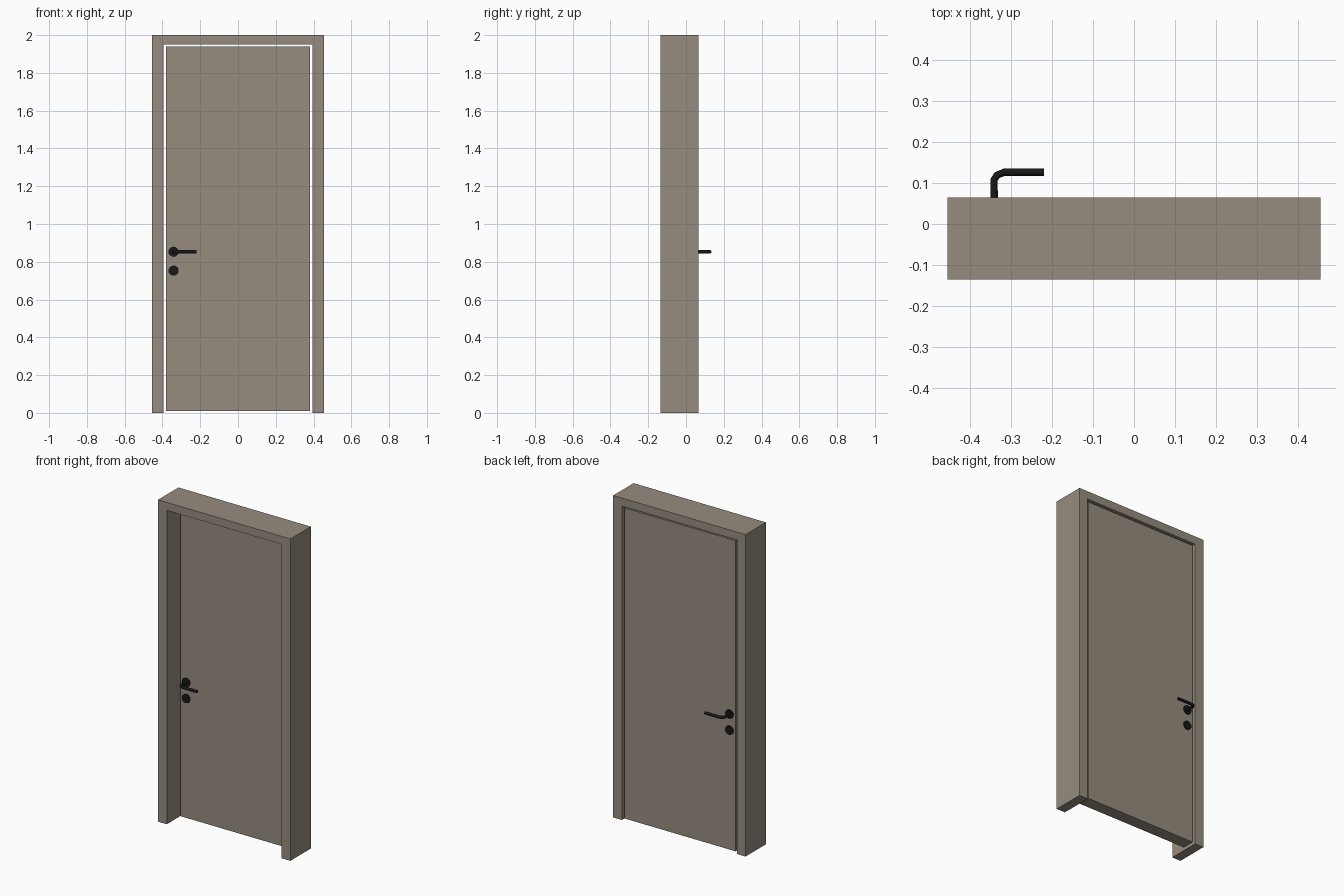
import bpy
import bmesh
from math import pi, radians
from mathutils import Matrix, Vector

default = bpy.data.objects.get("Cube")
if default:
    bpy.data.objects.remove(default, do_unlink=True)


def make_material(name, colour):
    mat = bpy.data.materials.new(name)
    mat.use_nodes = True
    mat.diffuse_color = colour
    mat.node_tree.nodes["Principled BSDF"].inputs["Base Color"].default_value = colour
    return mat


TAUPE = make_material("taupe paint", (0.305, 0.262, 0.212, 1))
BLACK = make_material("black metal", (0.009, 0.009, 0.009, 1))

# Main dimensions
FRAME_FRONT, FRAME_BACK = -0.135, 0.065
DOOR_FRONT, DOOR_BACK = -0.02, 0.058
HANDLE_X, HANDLE_Z, LOCK_Z = -0.341, 0.853, 0.753


def add_object(name, bm, mat, smooth=False):
    bmesh.ops.recalc_face_normals(bm, faces=bm.faces)
    mesh = bpy.data.meshes.new(name)
    bm.to_mesh(mesh)
    bm.free()
    mesh.materials.append(mat)
    obj = bpy.data.objects.new(name, mesh)
    bpy.context.collection.objects.link(obj)
    if smooth:
        bpy.ops.object.select_all(action="DESELECT")
        obj.select_set(True)
        bpy.context.view_layer.objects.active = obj
        bpy.ops.object.shade_smooth_by_angle(angle=radians(40))
    return obj


def extruded_outline(name, outline, front, back, mat):
    """Extrude an (x, z) outline from front to back."""
    bm = bmesh.new()
    face = bm.faces.new([bm.verts.new((x, front, z)) for x, z in outline])
    result = bmesh.ops.extrude_face_region(bm, geom=[face], use_keep_orig=True)
    verts = [g for g in result["geom"] if isinstance(g, bmesh.types.BMVert)]
    bmesh.ops.translate(bm, verts=verts, vec=(0, back - front, 0))
    return add_object(name, bm, mat)


def rose(name, side, z):
    """Thin round plate on the door face; side is -1 front, 1 back."""
    bm = bmesh.new()
    face_y = DOOR_FRONT if side < 0 else DOOR_BACK
    place = Matrix.Translation((HANDLE_X, face_y + side * 0.002, z))
    bmesh.ops.create_cone(bm, cap_ends=True, segments=20, radius1=0.027, radius2=0.027,
                          depth=0.01, matrix=place @ Matrix.Rotation(pi / 2, 4, "X"))
    return add_object(name, bm, BLACK, smooth=True)


def lever(name, side):
    """Bent round bar: a stem out of the door, then a grip along it."""
    face_y = DOOR_FRONT if side < 0 else DOOR_BACK
    path = [(0, 0), (0, 0.05), (0.007, 0.061), (0.024, 0.068), (0.122, 0.068)]
    points = [Vector((HANDLE_X + x, face_y + side * y, HANDLE_Z)) for x, y in path]
    bm = bmesh.new()
    rings = []
    for i, p in enumerate(points):
        before = (p - points[i - 1]).normalized() if i else Vector((0, side, 0))
        after = (points[i + 1] - p).normalized() if i + 1 < len(points) else before
        tangent = (before + after).normalized()
        across = Vector((0, 0, 1)).cross(tangent)
        ring = []
        for k in range(12):
            turn = Matrix.Rotation(2 * pi * k / 12, 3, tangent)
            ring.append(bm.verts.new(p + turn @ across * 0.009))
        rings.append(ring)
    for a, b in zip(rings, rings[1:]):
        for k in range(12):
            n = (k + 1) % 12
            bm.faces.new((a[k], a[n], b[n], b[k]))
    bm.faces.new(rings[0])
    bm.faces.new(rings[-1])
    return add_object(name, bm, BLACK, smooth=True)


# Frame: one piece, open at the bottom
half = [(0.455, 2), (0.455, 0), (0.395, 0), (0.395, 1.95)]
outline = half + [(-x, z) for x, z in reversed(half)]
extruded_outline("door_frame", outline, FRAME_FRONT, FRAME_BACK, TAUPE)

# Door leaf, set with a narrow gap at the back of the frame
leaf = [(-0.382, 0.01), (0.382, 0.01), (0.382, 1.939), (-0.382, 1.939)]
extruded_outline("door_leaf", leaf, DOOR_FRONT, DOOR_BACK, TAUPE)

# Handle set on both faces
for label, side in (("front", -1), ("back", 1)):
    rose(label + "_handle_rose", side, HANDLE_Z)
    rose(label + "_lock_rose", side, LOCK_Z)
    lever(label + "_lever", side)
